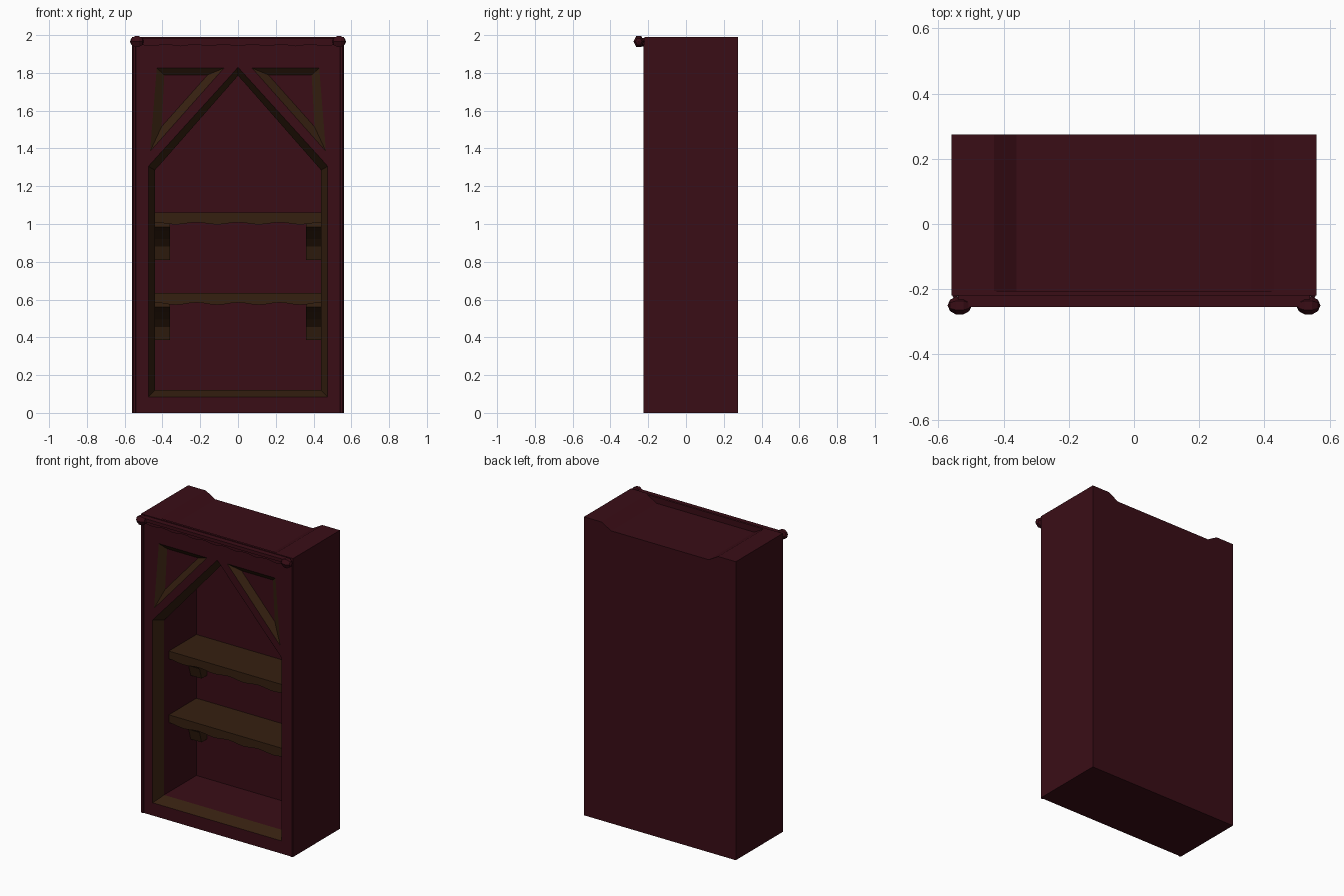
import bpy, bmesh, math
from mathutils import Matrix

if "Cube" in bpy.data.objects:
    bpy.data.objects.remove(bpy.data.objects["Cube"])


def material(name, rgb):
    m = bpy.data.materials.new(name)
    m.diffuse_color = (*rgb, 1)
    m.use_nodes = True
    m.node_tree.nodes["Principled BSDF"].inputs["Base Color"].default_value = m.diffuse_color
    return m


RED = material("dark_red_wood", (0.042, 0.004, 0.008))
GOLD = material("dark_gold_wood", (0.036, 0.014, 0.005))


def finish(name, bm, mats):
    bmesh.ops.recalc_face_normals(bm, faces=bm.faces)
    me = bpy.data.meshes.new(name)
    bm.to_mesh(me)
    bm.free()
    for m in mats:
        me.materials.append(m)
    ob = bpy.data.objects.new(name, me)
    bpy.context.collection.objects.link(ob)
    return ob


def loft(name, a, b, mats, side_index=0):
    """Solid between two matching loops of 3D points."""
    bm = bmesh.new()
    va = [bm.verts.new(p) for p in a]
    vb = [bm.verts.new(p) for p in b]
    bm.faces.new(va)
    bm.faces.new(vb)
    n = len(a)
    for i in range(n):
        j = (i + 1) % n
        bm.faces.new((va[i], va[j], vb[j], vb[i])).material_index = side_index
    return finish(name, bm, mats)


def prism_y(name, prof, y0, y1, mats):
    return loft(name, [(x, y0, z) for x, z in prof], [(x, y1, z) for x, z in prof], mats)


def box(name, x0, x1, y0, y1, z0, z1, mats):
    return prism_y(name, [(x0, z0), (x1, z0), (x1, z1), (x0, z1)], y0, y1, mats)


def tapered(name, outer, inner, depth, end):
    """Cutter with sloping gold sides: outer at the front face, inner at depth."""
    def ring(t):
        return [(ox + (ix - ox) * t, FRONT + depth * t, oz + (iz - oz) * t)
                for (ox, oz), (ix, iz) in zip(outer, inner)]
    return loft(name, ring(-0.1), ring(end), [RED, GOLD], 1)


def cut(ob, cutter):
    mod = ob.modifiers.new("cut", 'BOOLEAN')
    mod.operation = 'DIFFERENCE'
    mod.solver = 'EXACT'
    mod.object = cutter
    bpy.context.view_layer.objects.active = ob
    bpy.ops.object.modifier_apply(modifier=mod.name)
    bpy.data.objects.remove(cutter)


FRONT, BACK, INNER_BACK = -0.22, 0.275, 0.19

# cabinet carcass
body = box("cabinet_body", -0.56, 0.56, FRONT, BACK, 0, 1.99, [RED, GOLD])
# hollow interior
cut(body, box("interior_cutter", -0.44, 0.44, -0.15, INNER_BACK, 0.12, 1.9, [RED, GOLD]))
# pointed arch opening with sloped trim
cut(body, tapered("arch_cutter",
                  [(-0.475, 0.085), (0.475, 0.085), (0.475, 1.305), (0, 1.83), (-0.475, 1.305)],
                  [(-0.44, 0.12), (0.44, 0.12), (0.44, 1.285), (0, 1.785), (-0.44, 1.285)],
                  0.07, 1.1))
# triangular sunken panels beside the arch
for s in (-1, 1):
    cut(body, tapered("panel_cutter",
                      [(s * 0.43, 1.825), (s * 0.075, 1.825), (s * 0.465, 1.385)],
                      [(s * 0.39, 1.79), (s * 0.16, 1.79), (s * 0.405, 1.515)],
                      0.03, 1.0))
# dip in the top, open at the back
cut(body, prism_y("top_cutter",
                  [(-0.45, 2.0), (-0.43, 1.99), (-0.36, 1.95), (0.36, 1.95), (0.43, 1.99), (0.45, 2.0)],
                  -0.205, 0.3, [RED, GOLD]))


def wavy(half, top, low, amp, waves, per=6):
    """Board outline with a scalloped lower edge."""
    n = waves * per
    edge = [(-half + 2 * half * i / n, low + amp * math.cos(2 * math.pi * i / per)) for i in range(n + 1)]
    return edge + [(half, top), (-half, top)]


# shelves and their brackets
for label, z in (("lower", 0.635), ("upper", 1.06)):
    prism_y(label + "_shelf", wavy(0.44, z, z - 0.057, 0.006, 4), -0.10, INNER_BACK, [GOLD])
    prof = [(0.19, -0.04), (-0.06, -0.04), (-0.06, -0.075), (0.0, -0.10),
            (0.07, -0.14), (0.11, -0.18), (0.13, -0.25), (0.19, -0.25)]
    for side, x0, x1 in (("left", -0.44, -0.36), ("right", 0.36, 0.44)):
        loft(f"{label}_{side}_bracket", [(x0, y, z + h) for y, h in prof],
             [(x1, y, z + h) for y, h in prof], [GOLD])

# cornice: scalloped strip with a slim rail above
prism_y("cornice_scallop", wavy(0.535, 1.975, 1.946, 0.005, 7), -0.248, FRONT, [RED])
box("cornice_rail", -0.54, 0.54, -0.255, FRONT, 1.963, 1.985, [RED])

for side, s in (("left", -1), ("right", 1)):
    # faceted knobs at the cornice ends
    bm = bmesh.new()
    bmesh.ops.create_uvsphere(bm, u_segments=6, v_segments=5, radius=1)
    bm.transform(Matrix.Translation((s * 0.535, -0.25, 1.966)) @
                 Matrix.Diagonal((0.037, 0.029, 0.034, 1)) @ Matrix.Rotation(math.pi / 2, 4, 'Y'))
    finish(side + "_cornice_knob", bm, [RED])
    # slim bead down each front corner
    ring = [(s * 0.549 + 0.011 * math.cos(i * math.pi / 3),
             -0.216 + 0.011 * math.sin(i * math.pi / 3)) for i in range(6)]
    loft(side + "_corner_bead", [(x, y, 0) for x, y in ring], [(x, y, 1.95) for x, y in ring], [RED])
